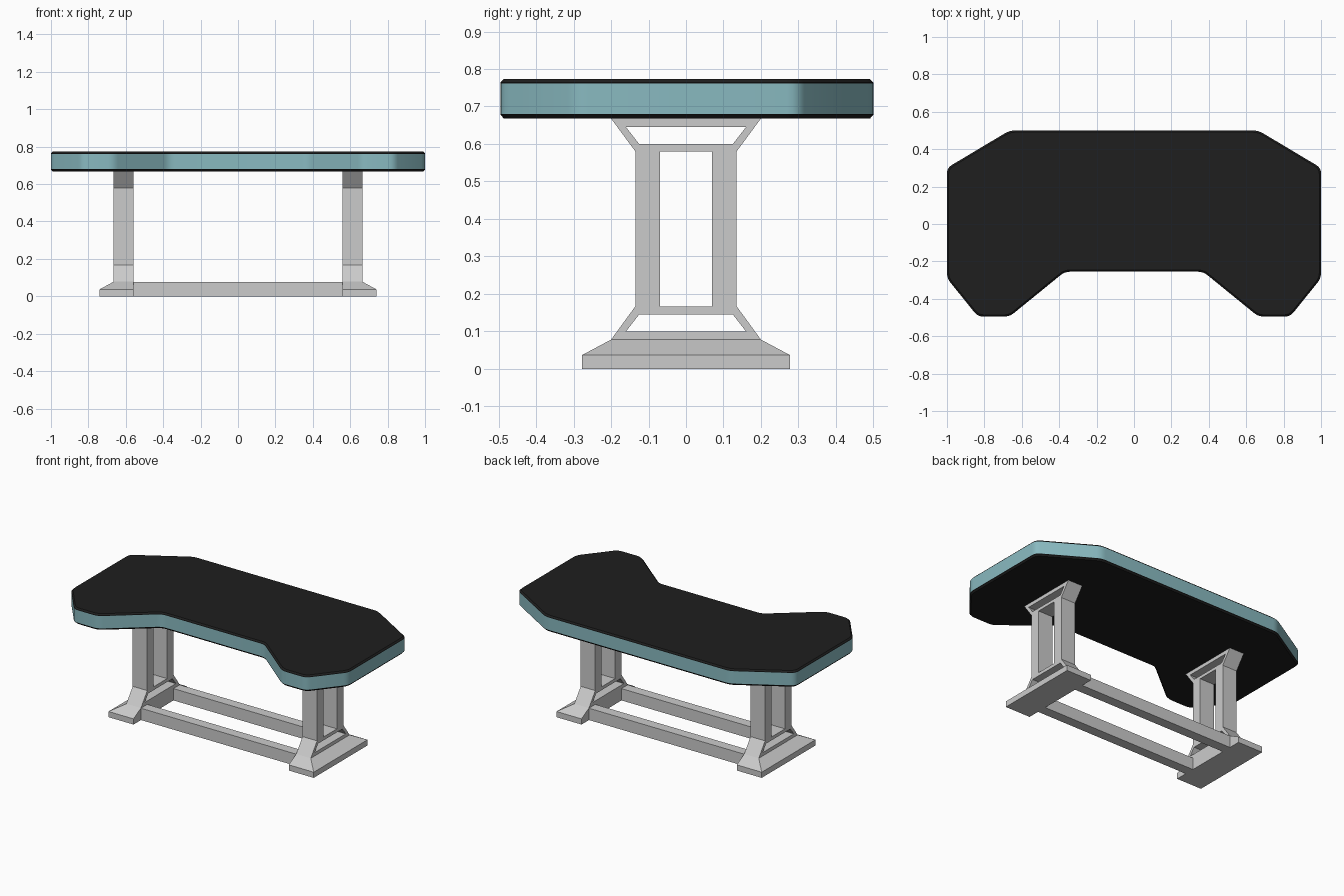
import bpy, bmesh, math
from mathutils import Vector

if "Cube" in bpy.data.objects:
    bpy.data.objects.remove(bpy.data.objects["Cube"])


def material(name, rgb):
    m = bpy.data.materials.new(name)
    m.diffuse_color = (*rgb, 1)
    m.use_nodes = True
    m.node_tree.nodes["Principled BSDF"].inputs["Base Color"].default_value = m.diffuse_color
    return m


DARK = material("dark_surface", (0.013, 0.013, 0.013))
TEAL = material("teal_edge", (0.25, 0.49, 0.53))


def loft(name, rings, caps=True, mat=None, smooth=False):
    """Skin rings of equal point count, optionally capping both ends."""
    bm = bmesh.new()
    loops = [[bm.verts.new(p) for p in ring] for ring in rings]
    n = len(loops[0])
    for a, b in zip(loops, loops[1:]):
        for i in range(n):
            j = (i + 1) % n
            bm.faces.new((a[i], a[j], b[j], b[i]))
    if caps:
        bm.faces.new(loops[0][::-1])
        bm.faces.new(loops[-1])
        bmesh.ops.recalc_face_normals(bm, faces=bm.faces)
    me = bpy.data.meshes.new(name)
    bm.to_mesh(me)
    bm.free()
    ob = bpy.data.objects.new(name, me)
    bpy.context.collection.objects.link(ob)
    if mat:
        me.materials.append(mat)
    if smooth:
        bpy.ops.object.select_all(action='DESELECT')
        ob.select_set(True)
        bpy.context.view_layer.objects.active = ob
        bpy.ops.object.shade_smooth_by_angle(angle=math.radians(25))
    return ob


def rect(x0, x1, y, z):
    return [(x0, -y, z), (x1, -y, z), (x1, y, z), (x0, y, z)]


# Desktop outline: right half counter-clockwise, mirrored to the left
half = [(0.37, -0.255), (0.665, -0.495), (0.835, -0.495),
        (1.0, -0.29), (1.0, 0.30), (0.665, 0.5)]
corners = [Vector(p) for p in half + [(-x, y) for x, y in reversed(half)]]


def outline(z, inset=0.0, cut=0.03, steps=4):
    """Outline offset inwards, with each corner rounded by a short curve."""
    n = len(corners)
    pts = []
    for i, p in enumerate(corners):
        d0 = (p - corners[i - 1]).normalized()
        d1 = (corners[(i + 1) % n] - p).normalized()
        n0, n1 = Vector((-d0.y, d0.x)), Vector((-d1.y, d1.x))
        pts.append(p + (n0 + n1) * inset / (1 + n0.dot(n1)))
    ring = []
    for i, p in enumerate(pts):
        a = p + (pts[i - 1] - p).normalized() * cut
        b = p + (pts[(i + 1) % n] - p).normalized() * cut
        for k in range(steps + 1):
            t = k / steps
            q = a * (1 - t) ** 2 + p * 2 * t * (1 - t) + b * t ** 2
            ring.append((q.x, q.y, z))
    return ring


# Desktop: teal edge band between two chamfered dark panels
loft("desk_edge_band", [outline(0.68), outline(0.762)], False, TEAL, True)
loft("desk_top_panel", [outline(0.762), outline(0.764), outline(0.773, 0.009)],
     True, DARK, True)
loft("desk_bottom_panel", [outline(0.668, 0.009), outline(0.678), outline(0.68)],
     True, DARK, True)


def sym(pts):
    """Mirror a half profile (bottom to top) across the centre line."""
    return pts + [(-y, z) for y, z in reversed(pts)]


# Leg frame profile in (y, z): outer shape and three openings
frame = [
    sym([(0.2, 0.078), (0.135, 0.167), (0.135, 0.58), (0.2, 0.668)]),
    sym([(0.16, 0.1), (0.125, 0.145)]),
    sym([(0.07, 0.167), (0.07, 0.58)]),
    sym([(0.125, 0.6), (0.16, 0.645)]),
]


def leg_frame(name, x):
    cu = bpy.data.curves.new(name, 'CURVE')
    cu.dimensions = '2D'
    cu.fill_mode = 'BOTH'
    cu.extrude = 0.0525
    for pts in frame:
        sp = cu.splines.new('POLY')
        sp.points.add(len(pts) - 1)
        for q, (y, z) in zip(sp.points, pts):
            q.co = (y, z, 0, 1)
        sp.use_cyclic_u = True
    ob = bpy.data.objects.new(name, cu)
    bpy.context.collection.objects.link(ob)
    ob.location.x = x
    ob.rotation_euler = (math.pi / 2, 0, math.pi / 2)
    bpy.ops.object.select_all(action='DESELECT')
    ob.select_set(True)
    bpy.context.view_layer.objects.active = ob
    bpy.ops.object.convert(target='MESH')
    bpy.ops.object.shade_flat()


# Leg frames and sloped feet
for side, s in (("left", -1), ("right", 1)):
    leg_frame(side + "_leg_frame", s * 0.6125)
    loft(side + "_foot", [rect(s * 0.56, s * 0.74, 0.277, 0),
                          rect(s * 0.56, s * 0.74, 0.277, 0.037),
                          rect(s * 0.56, s * 0.665, 0.2, 0.078)])

# Floor rails joining the feet
for side, s in (("front", -1), ("back", 1)):
    rail = [[(x, s * y, z) for y, z in
             ((0.135, 0), (0.2, 0), (0.2, 0.077), (0.135, 0.077))]
            for x in (-0.56, 0.56)]
    loft(side + "_rail", rail)
